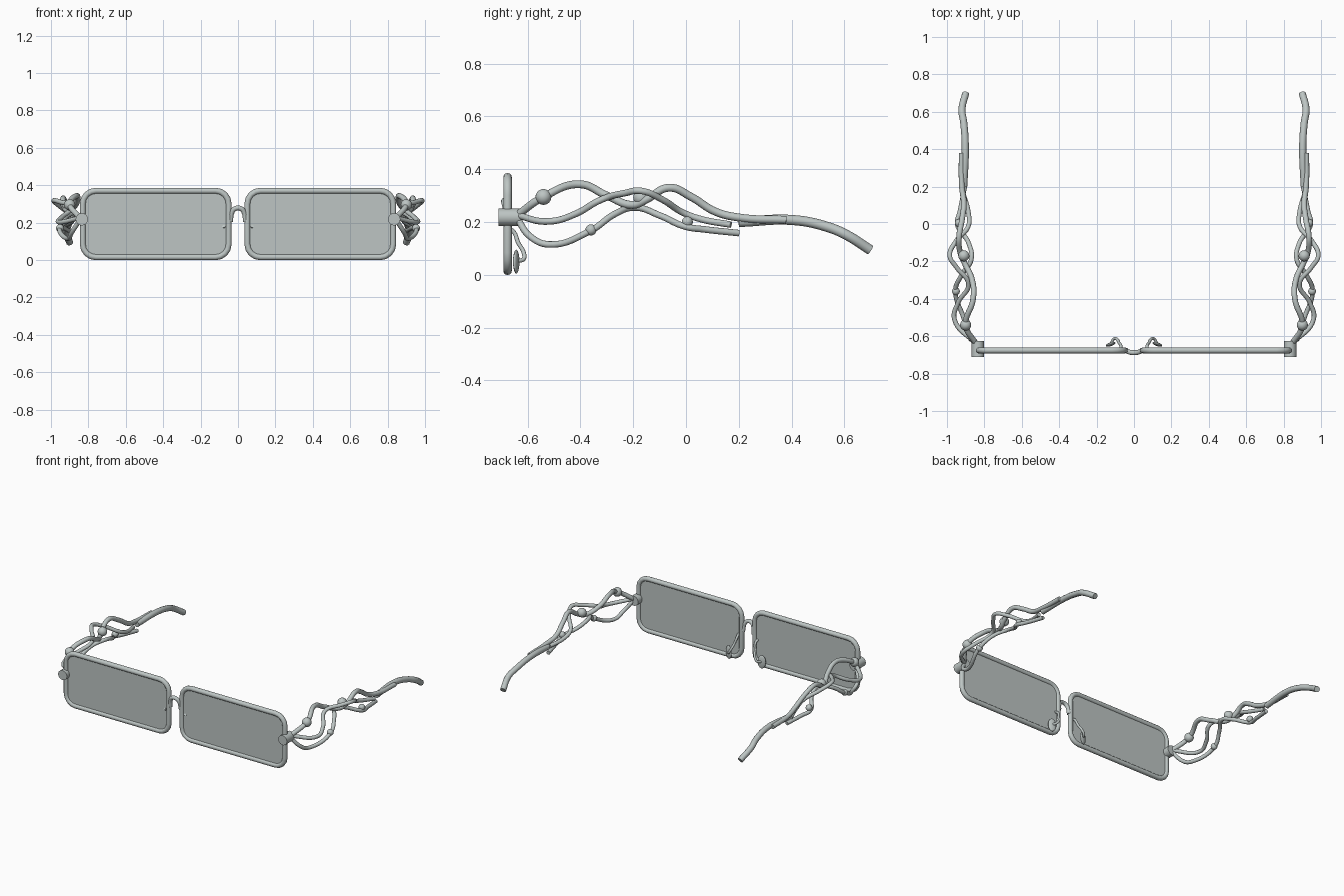
import bpy
import bmesh
import math
from mathutils import Vector

cube = bpy.data.objects.get("Cube")
if cube:
    bpy.data.objects.remove(cube, do_unlink=True)


def make_material(name, colour):
    mat = bpy.data.materials.new(name)
    mat.use_nodes = True
    mat.diffuse_color = colour
    mat.node_tree.nodes["Principled BSDF"].inputs["Base Color"].default_value = colour
    return mat


GREY = make_material("soft grey", (0.51, 0.56, 0.55, 1))
FRONT_Y = -0.676


def finish(obj, angle=40):
    obj.data.materials.clear()
    obj.data.materials.append(GREY)
    bpy.ops.object.select_all(action="DESELECT")
    obj.select_set(True)
    bpy.context.view_layer.objects.active = obj
    if obj.type == "CURVE":
        bpy.ops.object.convert(target="MESH")
    bpy.ops.object.shade_smooth_by_angle(angle=math.radians(angle))
    return bpy.context.view_layer.objects.active


def tube(name, points, radius, smooth=True, closed=False):
    """Round wire through a list of points, with capped ends."""
    curve = bpy.data.curves.new(name, "CURVE")
    curve.dimensions = "3D"
    curve.bevel_depth = radius
    curve.bevel_resolution = 4
    curve.resolution_u = 8
    curve.use_fill_caps = True
    spline = curve.splines.new("BEZIER" if smooth else "POLY")
    if smooth:
        spline.bezier_points.add(len(points) - 1)
        for bp, p in zip(spline.bezier_points, points):
            bp.co = p
            bp.handle_left_type = bp.handle_right_type = "AUTO"
    else:
        spline.points.add(len(points) - 1)
        for sp, p in zip(spline.points, points):
            sp.co = (*p, 1)
    spline.use_cyclic_u = closed
    obj = bpy.data.objects.new(name, curve)
    bpy.context.collection.objects.link(obj)
    return finish(obj)


def ball(name, centre, radii, turn=0):
    bpy.ops.mesh.primitive_uv_sphere_add(segments=20, ring_count=12, radius=1,
                                         location=centre, rotation=(0, 0, turn))
    obj = bpy.context.object
    obj.name = name
    obj.scale = radii
    return finish(obj)


def rounded_rect(x0, x1, z0, z1, r, steps=4):
    pts = []
    corners = [(x1 - r, z1 - r), (x0 + r, z1 - r), (x0 + r, z0 + r), (x1 - r, z0 + r)]
    for q, (cx, cz) in enumerate(corners):
        for i in range(steps + 1):
            a = math.pi / 2 * (q + i / steps)
            pts.append((cx + r * math.cos(a), FRONT_Y, cz + r * math.sin(a)))
    return pts


def lens(name, outline, thickness):
    bm = bmesh.new()
    face = bm.faces.new([bm.verts.new((x, y - thickness / 2, z)) for x, y, z in outline])
    out = bmesh.ops.extrude_face_region(bm, geom=[face])
    moved = [v for v in out["geom"] if isinstance(v, bmesh.types.BMVert)]
    bmesh.ops.translate(bm, verts=moved, vec=(0, thickness, 0))
    bmesh.ops.recalc_face_normals(bm, faces=bm.faces)
    mesh = bpy.data.meshes.new(name)
    bm.to_mesh(mesh)
    bm.free()
    obj = bpy.data.objects.new(name, mesh)
    bpy.context.collection.objects.link(obj)
    return finish(obj)


# Paths of the twisted arm, for the +x side
UPPER = [(.845, -.64, .225), (.9, -.54, .295), (.86, -.4, .343), (.865, -.3, .3),
         (.91, -.2, .265), (.93, -.15, .285), (.935, -.065, .33), (.92, .02, .295),
         (.91, .11, .24), (.92, .2, .217), (.922, .38, .208)]
MIDDLE = [(.845, -.64, .225), (.96, -.51, .203), (.94, -.42, .23), (.885, -.32, .285),
          (.95, -.23, .31), (.985, -.17, .318), (.95, -.09, .285), (.885, -.01, .235),
          (.885, .06, .21), (.915, .17, .19)]
LOWER = [(.845, -.64, .215), (.89, -.59, .145), (.905, -.52, .115), (.955, -.36, .168),
         (.92, -.27, .23), (.87, -.19, .255), (.885, -.1, .225), (.945, 0, .182),
         (.93, .07, .172), (.905, .2, .158)]
TIP = [(.91, .2, .2), (.902, .41, .207), (.91, .54, .18), (.92, .61, .15), (.9, .698, .094)]
NOSE_WIRE = [(.077, -.685, .18), (.07, -.655, .165), (.08, -.635, .12), (.092, -.615, .085),
             (.108, -.615, .06), (.122, -.638, .052)]
BEADS = [((.9, -.54, .295), .03), ((.91, -.17, .292), .03),
         ((.952, -.36, .17), .021), ((.937, .005, .2), .021)]

for side, s in (("left", 1), ("right", -1)):
    def flip(points):
        return [Vector((s * x, y, z)) for x, y, z in points]

    # Rim and lens
    outline = rounded_rect(.05, .83, .015, .37, .07)
    tube(side + "_rim", flip(outline), .016, smooth=False, closed=True)
    lens(side + "_lens", flip(outline), .01)

    # Hinge barrel
    bpy.ops.mesh.primitive_cylinder_add(vertices=24, radius=.033, depth=.084,
                                        location=(s * .835, -.668, .218),
                                        rotation=(math.pi / 2, 0, 0))
    bpy.context.object.name = side + "_hinge"
    finish(bpy.context.object)

    # Twisted arm, beads and ear tip
    tube(side + "_arm_upper_strand", flip(UPPER), .015)
    tube(side + "_arm_middle_strand", flip(MIDDLE), .0125)
    tube(side + "_arm_lower_strand", flip(LOWER), .0125)
    tube(side + "_ear_tip", flip(TIP), .019)
    for i, (centre, r) in enumerate(BEADS):
        ball(f"{side}_bead_{i + 1}", flip([centre])[0], (r, r, r))

    # Nose pad on its wire
    tube(side + "_nose_wire", flip(NOSE_WIRE), .008)
    ball(side + "_nose_pad", flip([(.125, -.643, .05)])[0], (.027, .01, .045), -s * .3)

# Arched bridge
BRIDGE = [(-.04, -.676, .205), (-.032, -.682, .255), (-.015, -.687, .275),
          (.015, -.687, .275), (.032, -.682, .255), (.04, -.676, .205)]
tube("bridge", BRIDGE, .013)
